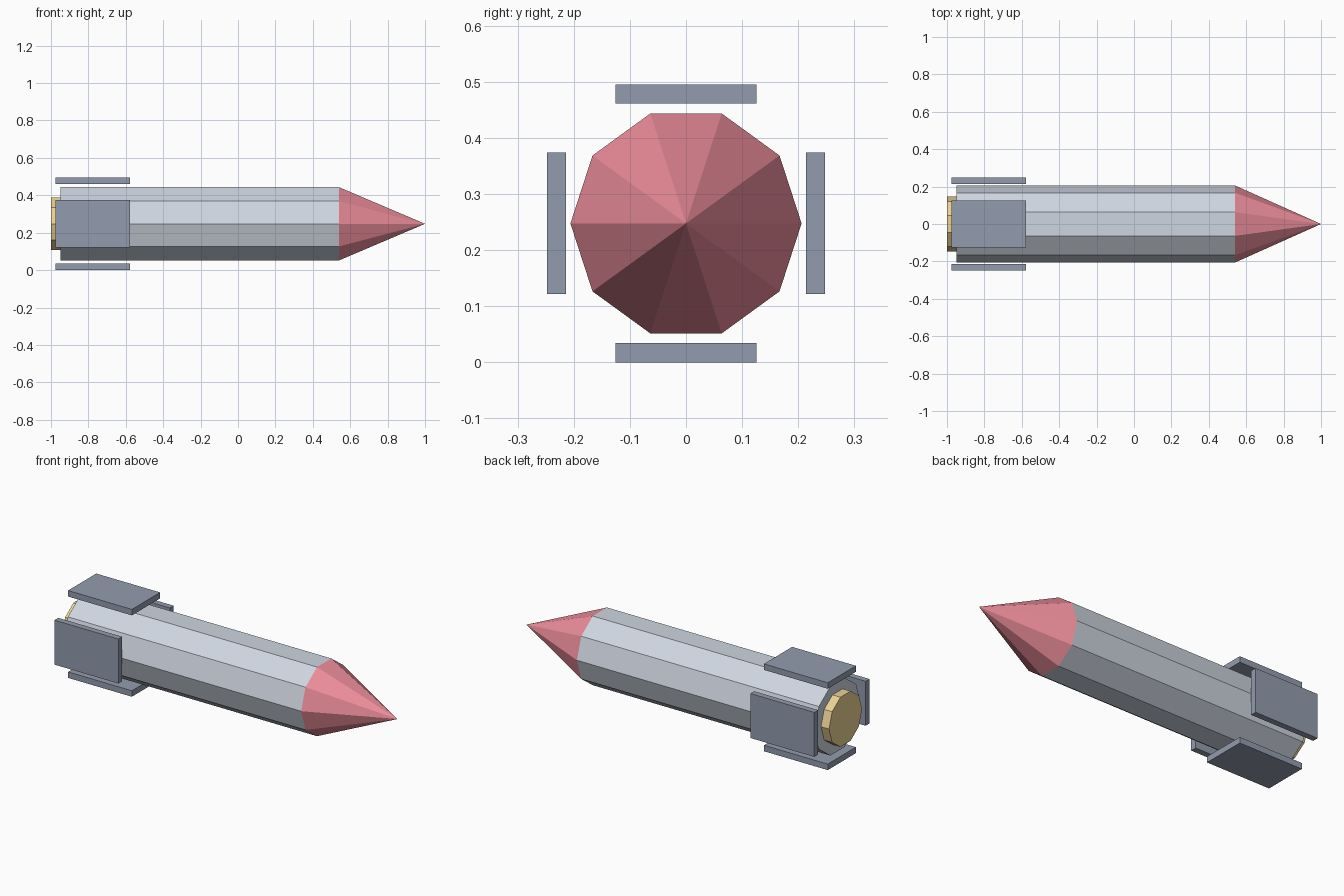
import bpy, bmesh
from math import pi
from mathutils import Matrix, Vector

if "Cube" in bpy.data.objects:
    bpy.data.objects.remove(bpy.data.objects["Cube"])

AXIS_Z = 0.2475  # height of the rocket's long axis


def material(name, rgb):
    m = bpy.data.materials.new(name)
    m.diffuse_color = (*rgb, 1)
    m.use_nodes = True
    m.node_tree.nodes["Principled BSDF"].inputs["Base Color"].default_value = m.diffuse_color
    return m


def add_object(name, bm, mat):
    bmesh.ops.recalc_face_normals(bm, faces=bm.faces)
    me = bpy.data.meshes.new(name)
    bm.to_mesh(me)
    bm.free()
    me.materials.append(mat)
    ob = bpy.data.objects.new(name, me)
    bpy.context.collection.objects.link(ob)
    return ob


def ten_sided(name, x0, x1, r0, r1, mat):
    """Ten-sided cylinder or cone along x, with corners at +y and -y."""
    bm = bmesh.new()
    place = Matrix.Translation(((x0 + x1) / 2, 0, AXIS_Z)) @ Matrix.Rotation(pi / 2, 4, 'Y')
    bmesh.ops.create_cone(bm, cap_ends=True, segments=10, radius1=r0, radius2=r1,
                          depth=x1 - x0, matrix=place)
    bmesh.ops.remove_doubles(bm, verts=bm.verts, dist=1e-5)
    return add_object(name, bm, mat)


def fin(name, angle, mat):
    """Flat plate set tangent to the body, turned about the long axis."""
    bm = bmesh.new()
    place = (Matrix.Translation((-0.777, 0, AXIS_Z)) @ Matrix.Rotation(angle, 4, 'X')
             @ Matrix.Translation((0, 0, 0.2305)) @ Matrix.Diagonal((0.4, 0.252, 0.034, 1)))
    bmesh.ops.create_cube(bm, size=1, matrix=place)
    return add_object(name, bm, mat)


body_mat = material("body_paint", (0.62, 0.67, 0.75))
nose_mat = material("nose_red", (0.85, 0.27, 0.33))
fin_mat = material("fin_slate", (0.29, 0.33, 0.42))
nozzle_mat = material("nozzle_gold", (0.83, 0.64, 0.30))

# Body, nose and exhaust
ten_sided("body", -0.95, 0.54, 0.206, 0.206, body_mat)
ten_sided("nose_cone", 0.54, 1.0, 0.206, 0.0, nose_mat)
ten_sided("exhaust_nozzle", -1.0, -0.93, 0.148, 0.148, nozzle_mat)

# Four tail plates
for i, side in enumerate(("top", "front", "bottom", "back")):
    fin(side + "_fin", i * pi / 2, fin_mat)
